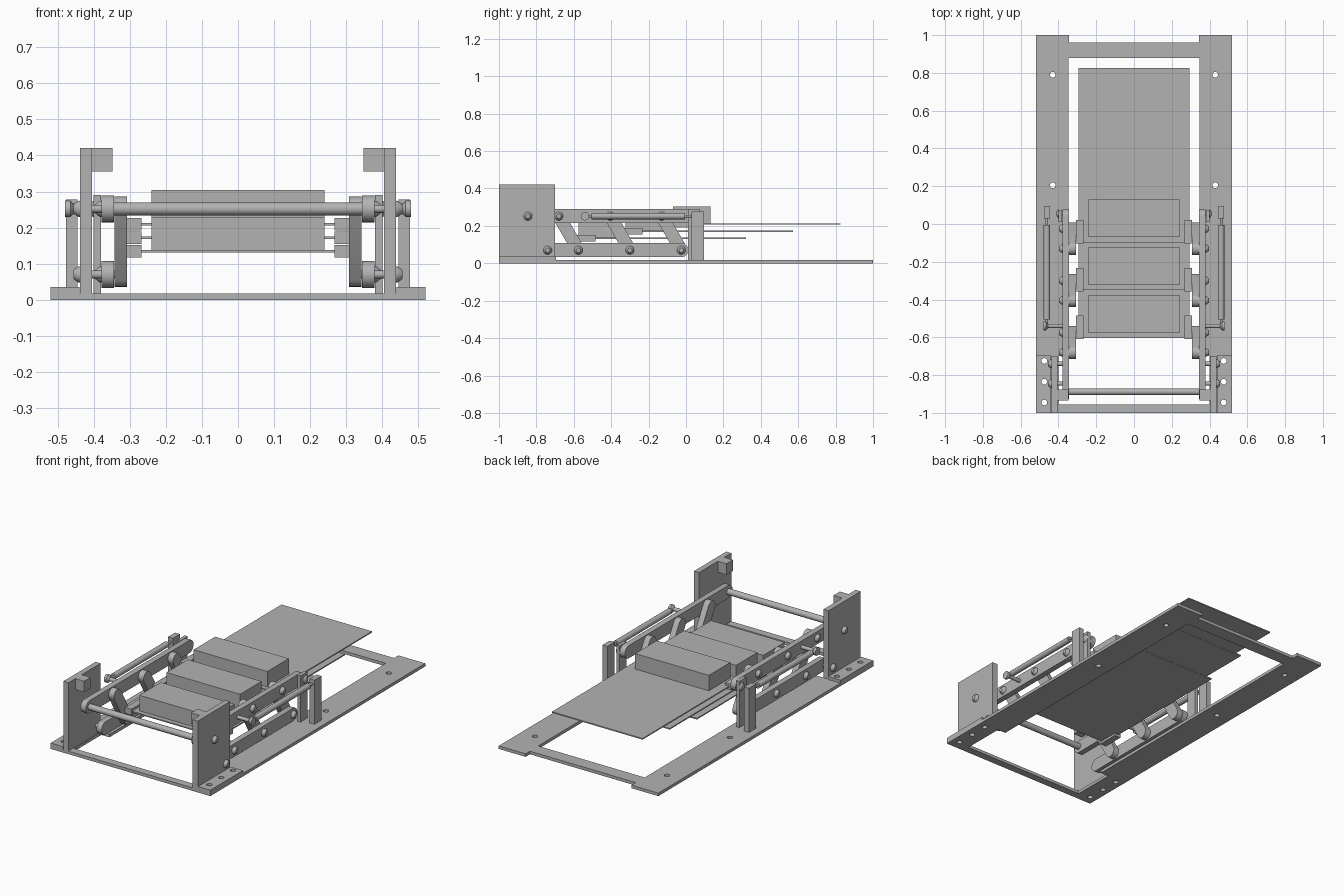
import bpy, bmesh, math
from mathutils import Vector

if "Cube" in bpy.data.objects:
    bpy.data.objects.remove(bpy.data.objects["Cube"])

grey = bpy.data.materials.new("plain_grey")
grey.use_nodes = True
grey.diffuse_color = (0.45, 0.45, 0.45, 1)
grey.node_tree.nodes["Principled BSDF"].inputs["Base Color"].default_value = (0.45, 0.45, 0.45, 1)


def finish(name, bm, pair=False, smooth=False):
    bmesh.ops.recalc_face_normals(bm, faces=bm.faces)
    mesh = bpy.data.meshes.new(name)
    bm.to_mesh(mesh)
    bm.free()
    mesh.materials.append(grey)
    ob = bpy.data.objects.new(name, mesh)
    bpy.context.collection.objects.link(ob)
    if smooth:
        bpy.ops.object.select_all(action='DESELECT')
        ob.select_set(True)
        bpy.context.view_layer.objects.active = ob
        bpy.ops.object.shade_smooth_by_angle(angle=math.radians(35))
    if pair:
        ob.modifiers.new("mirror_sides", 'MIRROR').use_mirror_merge = False
    return ob


def prism(name, loops, lo, hi, axis='Z', pair=False, smooth=False):
    """Extrude outlines (first outer, then holes) along Z (xy points) or X (yz points)."""
    bm = bmesh.new()
    edges = []
    for loop in loops:
        vs = [bm.verts.new((a, b, lo) if axis == 'Z' else (lo, a, b)) for a, b in loop]
        edges += [bm.edges.new((vs[i - 1], vs[i])) for i in range(len(vs))]
    normal = Vector((0, 0, 1)) if axis == 'Z' else Vector((1, 0, 0))
    bmesh.ops.triangle_fill(bm, edges=edges, use_beauty=True, normal=normal)
    ext = bmesh.ops.extrude_face_region(bm, geom=bm.faces[:])
    moved = [g for g in ext["geom"] if isinstance(g, bmesh.types.BMVert)]
    bmesh.ops.translate(bm, verts=moved, vec=normal * (hi - lo))
    return finish(name, bm, pair, smooth)


def rect(a0, a1, b0, b1):
    return [(a0, b0), (a1, b0), (a1, b1), (a0, b1)]


def circle(a, b, r, n=20):
    return [(a + r * math.cos(math.tau * i / n), b + r * math.sin(math.tau * i / n)) for i in range(n)]


def box(name, x0, x1, y0, y1, z0, z1, pair=False):
    return prism(name, [rect(x0, x1, y0, y1)], z0, z1, 'Z', pair)


def capsule(name, p, q, r, x0, x1):
    """Round-ended bar between two pivots in the yz plane."""
    angle = math.atan2(q[1] - p[1], q[0] - p[0])
    pts = []
    for centre, start in ((q, -math.pi / 2), (p, math.pi / 2)):
        for i in range(13):
            t = angle + start + math.pi * i / 12
            pts.append((centre[0] + r * math.cos(t), centre[1] + r * math.sin(t)))
    return prism(name, [pts], x0, x1, 'X', True, True)


def lathe_x(name, y, z, profile, pair=True):
    """Turn (x, radius) steps around an axis parallel to x."""
    bm = bmesh.new()
    rings = [[bm.verts.new((x, a, b)) for a, b in circle(y, z, r, 24)] for x, r in profile]
    for r0, r1 in zip(rings, rings[1:]):
        for i in range(24):
            bm.faces.new((r0[i - 1], r0[i], r1[i], r1[i - 1]))
    bm.faces.new(rings[0])
    bm.faces.new(rings[-1])
    return finish(name, bm, pair, True)


def bolt(name, y, z, x0, x1, head=0.018):
    lathe_x(name, y, z, [(x0, 0.011), (x1, 0.011), (x1, 0.023),
                         (x1 + head * 0.4, 0.021), (x1 + head, 0.012)])


UP, LOW = 0.252, 0.07

# Base frame with notched back end, wide opening and screw holes
foot_ys = (-0.725, -0.835, -0.945)
frame = [(-0.52, -1), (0.52, -1), (0.52, 1), (0.345, 1), (0.345, 0.96),
         (-0.345, 0.96), (-0.345, 1), (-0.52, 1)]
opening = [(-0.4, -0.955), (0.4, -0.955), (0.4, -0.7), (0.347, -0.7), (0.347, 0.88),
           (-0.347, 0.88), (-0.347, -0.7), (-0.4, -0.7)]
holes = [circle(s * 0.43, y, 0.015) for s in (-1, 1) for y in (0.79, 0.205)]
holes += [circle(s * 0.475, y, 0.015) for s in (-1, 1) for y in foot_ys]
prism("base_frame", [frame, opening] + holes, 0, 0.018)

# Front brackets: foot, upright plate and inward stop
prism("bracket_foot", [rect(0.44, 0.52, -1, -0.695)] + [circle(0.475, y, 0.015) for y in foot_ys],
      0.018, 0.035, 'Z', True)
box("bracket_plate", 0.405, 0.438, -1, -0.7, 0.018, 0.42, True)
box("bracket_stop", 0.348, 0.405, -0.935, -0.875, 0.355, 0.42, True)
bolt("bracket_upper_bolt", -0.845, UP, 0.37, 0.438)
bolt("bracket_lower_bolt", -0.74, LOW, 0.37, 0.438)

# Parallel side bars and front cross rod
capsule("upper_bar", (-0.888, UP), (0.04, UP), 0.0375, 0.344, 0.378)
capsule("lower_bar", (-0.74, LOW), (-0.025, LOW), 0.0375, 0.344, 0.378)
lathe_x("cross_rod", -0.888, UP, [(-0.346, 0.018), (0.346, 0.018)], False)

# Back posts
box("inner_post", 0.38, 0.4, 0.01, 0.075, 0.018, 0.29, True)
box("outer_post", 0.445, 0.477, 0.03, 0.095, 0.018, 0.278, True)
bolt("post_bolt", 0.055, UP, 0.37, 0.4, 0.01)

# Outer slide rod with its anchor pin
lathe_x("anchor_pin", -0.54, UP, [(0.37, 0.011), (0.455, 0.011), (0.465, 0.023), (0.48, 0.023)])
bm = bmesh.new()
bmesh.ops.create_cone(bm, cap_ends=True, segments=24, radius1=0.017, radius2=0.017, depth=0.5)
for v in bm.verts:
    x, y, z = v.co
    v.co = (0.461 + x, z - 0.255, UP + y)
finish("slide_rod", bm, True, True)
bm = bmesh.new()
bmesh.ops.create_cone(bm, cap_ends=True, segments=16, radius1=0.007, radius2=0.007, depth=0.6)
for v in bm.verts:
    x, y, z = v.co
    v.co = (0.461 + x, z - 0.25, UP + y)
finish("slide_rod_core", bm, True, True)

# Three stages: tilted links, bolts, clips, thin tray and block
for i, stage in enumerate(("lower", "middle", "upper")):
    y = 0.275 * i
    top, bottom = (-0.68 + y, UP), (-0.575 + y, LOW)
    capsule(stage + "_link", top, bottom, 0.034, 0.308, 0.343)
    bolt(stage + "_link_top_bolt", *top, 0.34, 0.378)
    bolt(stage + "_link_bottom_bolt", *bottom, 0.34, 0.378)
    step, rise = 0.253 * i, 0.0375 * i
    box(stage + "_clip", 0.268, 0.308, -0.61 + step, -0.485 + step, 0.117 + rise, 0.152 + rise, True)
    box(stage + "_tray", -0.295, 0.295, -0.603 + step, 0.32 + step, 0.131 + rise, 0.138 + rise)
    box(stage + "_block", -0.24, 0.24, -0.576 + step, -0.376 + step, 0.138 + rise, 0.229 + rise)
